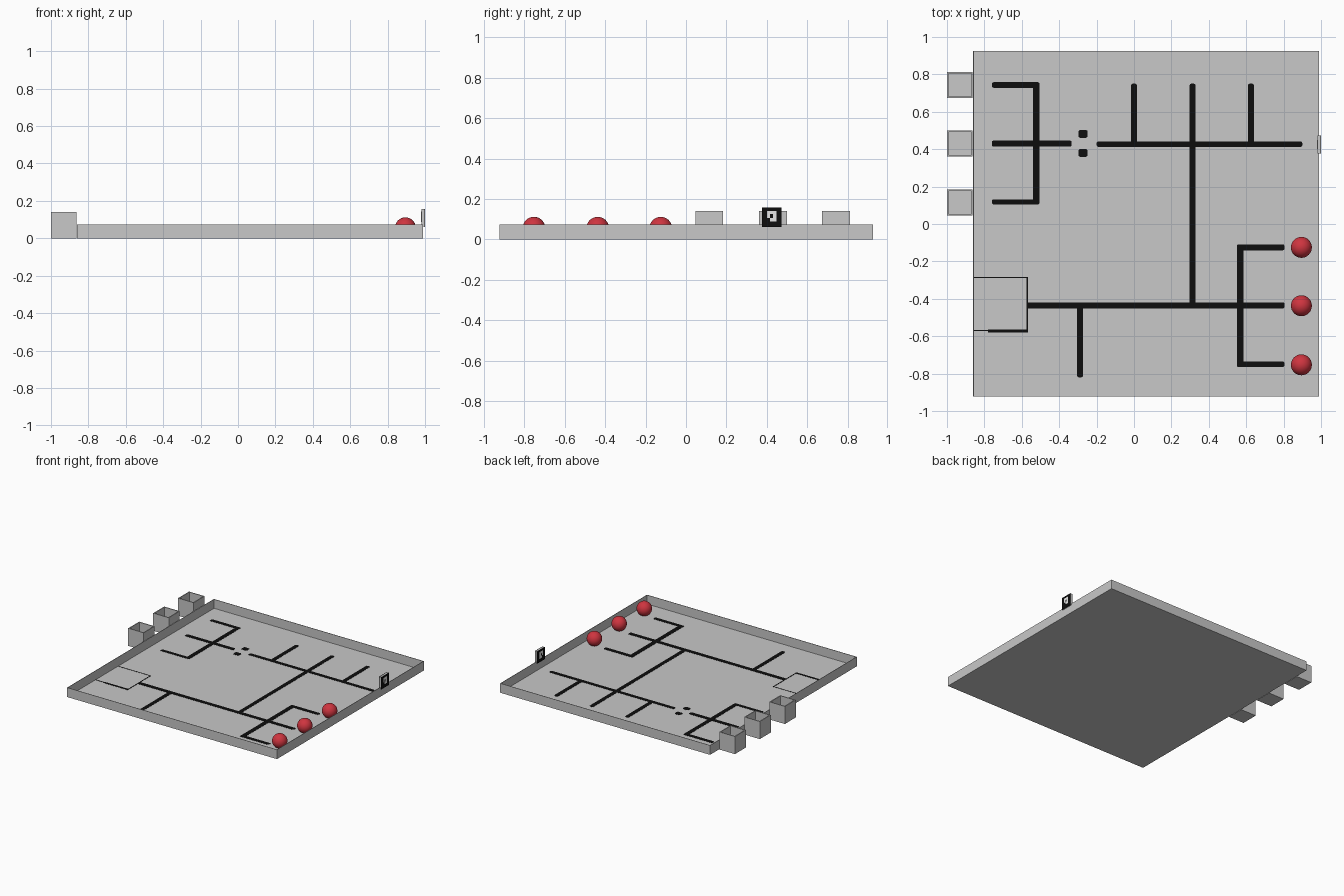
import bpy, bmesh
from mathutils import Matrix, Vector

if "Cube" in bpy.data.objects:
    bpy.data.objects.remove(bpy.data.objects["Cube"])


def material(name, rgb):
    m = bpy.data.materials.new(name)
    m.diffuse_color = (*rgb, 1)
    m.use_nodes = True
    m.node_tree.nodes["Principled BSDF"].inputs["Base Color"].default_value = m.diffuse_color
    return m


GREY = material("light grey", (0.58, 0.58, 0.58))
BLACK = material("black", (0.004, 0.004, 0.004))
RED = material("red", (0.62, 0.035, 0.05))
WHITE = material("white", (0.8, 0.8, 0.8))


def add_box(bm, x0, x1, y0, y1, z0, z1):
    size = Vector((x1 - x0, y1 - y0, z1 - z0))
    mid = Vector((x0 + x1, y0 + y1, z0 + z1)) / 2
    return bmesh.ops.create_cube(
        bm, size=1, matrix=Matrix.Translation(mid) @ Matrix.Diagonal((*size, 1)))["verts"]


def finish(bm, name, mat):
    me = bpy.data.meshes.new(name)
    bm.to_mesh(me)
    bm.free()
    me.materials.append(mat)
    ob = bpy.data.objects.new(name, me)
    bpy.context.collection.objects.link(ob)
    return ob


def tray(name, x0, x1, y0, y1, height, wall, floor):
    """Open-topped box: inset the top face and push it down."""
    bm = bmesh.new()
    add_box(bm, x0, x1, y0, y1, 0, height)
    top = max(bm.faces, key=lambda f: f.calc_center_median().z)
    bmesh.ops.inset_individual(bm, faces=[top], thickness=wall)
    hole = bmesh.ops.extrude_discrete_faces(bm, faces=[top])["faces"][0]
    bmesh.ops.translate(bm, verts=hole.verts, vec=(0, 0, floor - height))
    return finish(bm, name, GREY)


# Arena floor with low walls, and three open bins outside the left wall
FLOOR = 0.003
tray("arena_tray", -0.86, 0.99, -0.923, 0.925, 0.075, 0.005, FLOOR)
for i, y in enumerate((0.115, 0.43, 0.743)):
    tray(f"bin_{i + 1}", -1.0, -0.863, y - 0.069, y + 0.069, 0.14, 0.01, 0.006)

# Balls along the right wall
for i, y in enumerate((-0.125, -0.437, -0.753)):
    bm = bmesh.new()
    bmesh.ops.create_uvsphere(bm, u_segments=32, v_segments=16, radius=0.056,
                              matrix=Matrix.Translation((0.895, y, 0.056)))
    for f in bm.faces:
        f.smooth = True
    finish(bm, f"ball_{i + 1}", RED)

# Guide lines on the floor: (start, end, fixed coordinate, width)
lines_x = [(-0.76, -0.505, 0.743, 0.03), (-0.76, -0.333, 0.43, 0.033),
           (-0.76, -0.505, 0.118, 0.027), (-0.2, 0.9, 0.427, 0.03),
           (-0.575, 0.805, -0.435, 0.033), (0.55, 0.805, -0.125, 0.032),
           (0.55, 0.805, -0.75, 0.03),
           (-0.297, -0.248, 0.482, 0.042), (-0.297, -0.248, 0.38, 0.042)]
lines_y = [(0.105, 0.757, -0.522, 0.034), (0.42, 0.75, 0.0, 0.032),
           (-0.44, 0.75, 0.313, 0.032), (0.42, 0.75, 0.625, 0.032),
           (-0.82, -0.43, -0.288, 0.032), (-0.765, -0.11, 0.568, 0.036)]
bm = bmesh.new()
for a, b, c, w in lines_x:
    add_box(bm, a, b, c - w / 2, c + w / 2, FLOOR - 0.001, FLOOR + 0.0015)
for a, b, c, w in lines_y:
    add_box(bm, c - w / 2, c + w / 2, a, b, FLOOR - 0.001, FLOOR + 0.0015)
upright = [e for e in bm.edges
           if abs(e.verts[0].co.z - e.verts[1].co.z) > 0.001]
bmesh.ops.bevel(bm, geom=upright, offset=0.009, segments=2, profile=0.5, affect='EDGES')
finish(bm, "guide_lines", BLACK)

# Thin outline of the start area
bm = bmesh.new()
for x0, x1, y0, y1 in ((-0.855, -0.567, -0.289, -0.284), (-0.574, -0.567, -0.577, -0.284),
                       (-0.855, -0.78, -0.573, -0.567), (-0.78, -0.567, -0.58, -0.563)):
    add_box(bm, x0, x1, y0, y1, FLOOR - 0.001, FLOOR + 0.0015)
finish(bm, "start_area_outline", BLACK)

# Square marker plate on the right wall, black on both faces with a pale pattern
bm = bmesh.new()
add_box(bm, 0.982, 0.998, 0.378, 0.473, 0.062, 0.157)
finish(bm, "marker_plate", GREY)
bm = bmesh.new()
for x in (0.98, 0.998):
    add_box(bm, x, x + 0.002, 0.377, 0.474, 0.061, 0.158)
finish(bm, "marker_black_faces", BLACK)
bm = bmesh.new()
for x in (0.979, 0.9995):
    for y0, y1, z0, z1 in ((0.402, 0.448, 0.125, 0.142), (0.402, 0.416, 0.106, 0.125),
                           (0.43, 0.448, 0.088, 0.125), (0.416, 0.43, 0.088, 0.106)):
        add_box(bm, x, x + 0.001, y0, y1, z0, z1)
finish(bm, "marker_pale_cells", WHITE)
